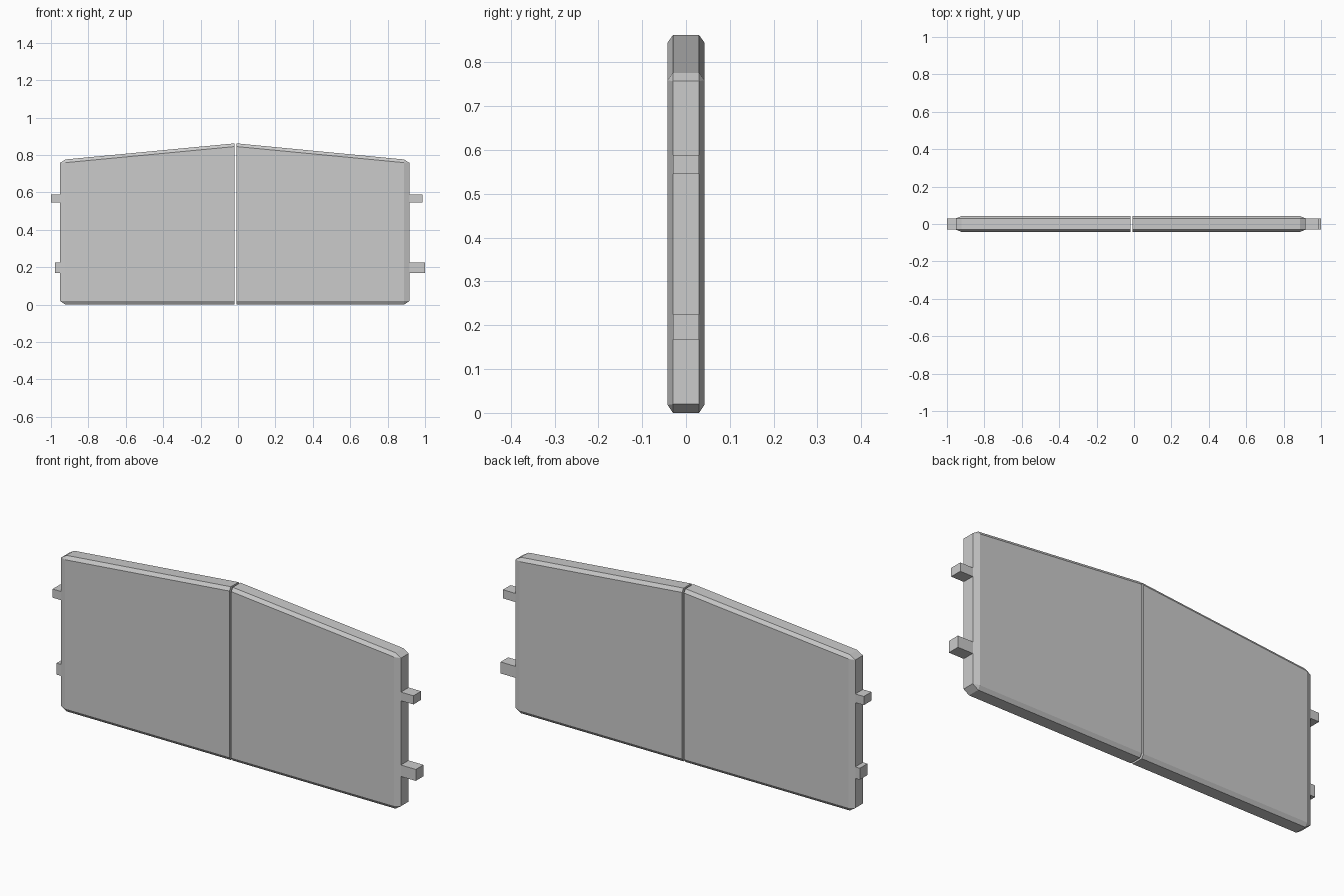
import bpy
import bmesh

if "Cube" in bpy.data.objects:
    bpy.data.objects.remove(bpy.data.objects["Cube"])


def hull_object(name, points):
    """Create a convex flat-shaded solid from its corner points."""
    bm = bmesh.new()
    for p in points:
        bm.verts.new(p)
    res = bmesh.ops.convex_hull(bm, input=bm.verts[:])
    spare = [v for v in bm.verts if not v.link_faces]
    bmesh.ops.delete(bm, geom=spare, context='VERTS')
    bmesh.ops.dissolve_limit(bm, angle_limit=0.01, verts=bm.verts[:], edges=bm.edges[:])
    bmesh.ops.recalc_face_normals(bm, faces=bm.faces[:])
    mesh = bpy.data.meshes.new(name)
    bm.to_mesh(mesh)
    bm.free()
    obj = bpy.data.objects.new(name, mesh)
    bpy.context.collection.objects.link(obj)
    return obj


def door_leaf(name, inner, outer):
    """Gate leaf with sloped top and chamfered outer, top and bottom edges."""
    s = 1 if outer > inner else -1
    inset = outer - 0.03 * s
    rim = [(inner, 0), (inset, 0), (outer, 0.02), (outer, 0.757),
           (inset, 0.776), (inner, 0.862)]
    face = [(inner, 0.018), (inset, 0.018), (inset, 0.759), (inner, 0.845)]
    pts = [(x, y, z) for y in (-0.03, 0.03) for x, z in rim]
    pts += [(x, y, z) for y in (-0.042, 0.042) for x, z in face]
    return hull_object(name, pts)


def hinge(name, x0, x1, z0, z1):
    """Square hinge peg on the outer edge."""
    return hull_object(name, [(x, y, z) for x in (x0, x1)
                              for y in (-0.03, 0.03) for z in (z0, z1)])


# Two gate leaves with a narrow gap
door_leaf("left_door_leaf", -0.018, -0.953)
door_leaf("right_door_leaf", -0.008, 0.918)

# Hinge pegs
hinge("left_upper_hinge", -1.0, -0.94, 0.545, 0.588)
hinge("left_lower_hinge", -0.978, -0.94, 0.168, 0.225)
hinge("right_upper_hinge", 0.90, 0.987, 0.545, 0.588)
hinge("right_lower_hinge", 0.90, 1.0, 0.168, 0.225)
